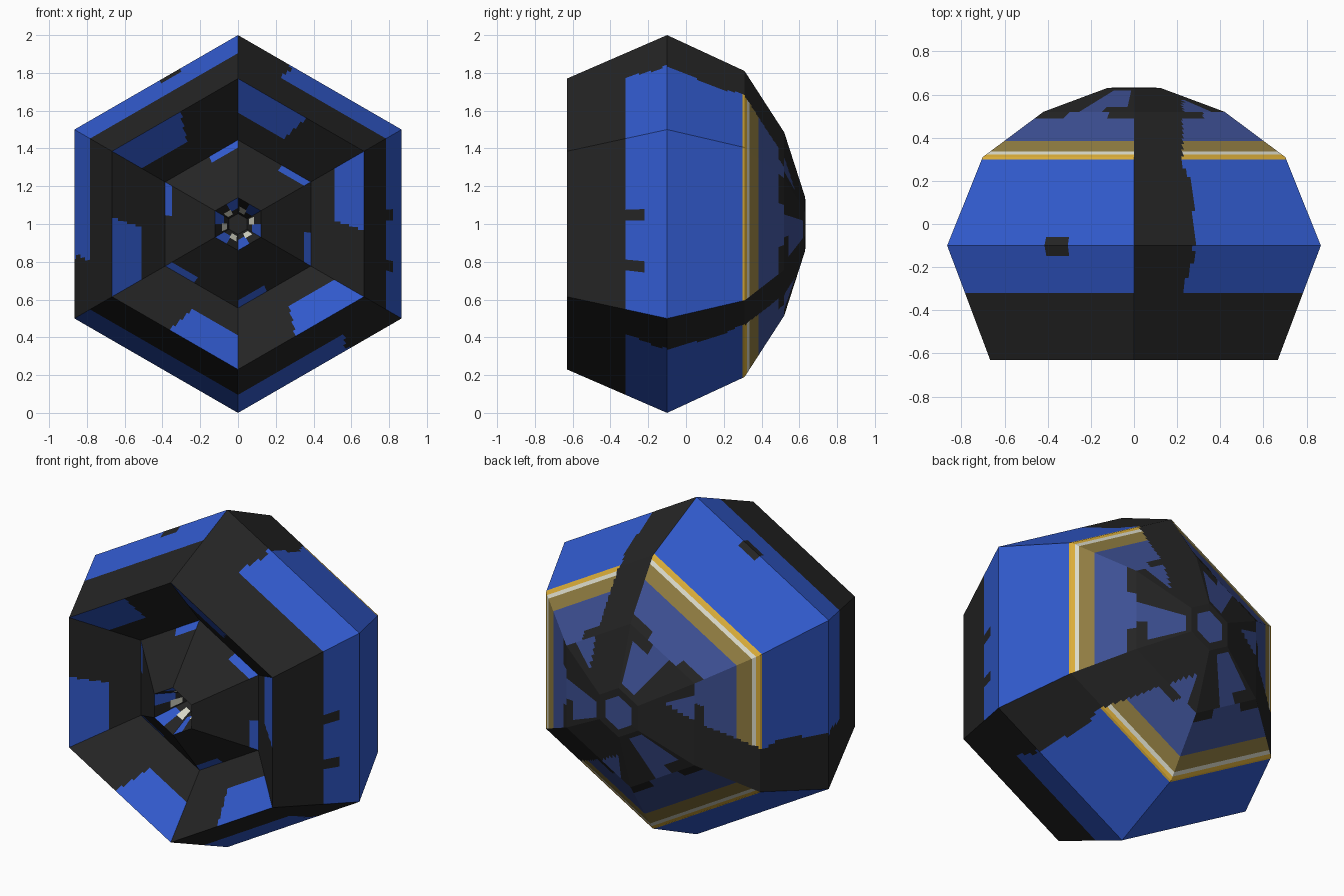
import bpy, math

if "Cube" in bpy.data.objects:
    bpy.data.objects.remove(bpy.data.objects["Cube"])


def mat(name, rgb):
    m = bpy.data.materials.new(name)
    m.diffuse_color = (*[(c / 255 / 12.92 if c < 11 else ((c / 255 + .055) / 1.055) ** 2.4) for c in rgb], 1)
    m.use_nodes = True
    m.node_tree.nodes["Principled BSDF"].inputs["Base Color"].default_value = m.diffuse_color
    return m


MATS = [mat("charcoal", (37, 37, 37)), mat("royal blue", (50, 91, 207)),
        mat("muted blue", (62, 81, 150)), mat("gold", (222, 176, 58)),
        mat("muted gold", (146, 126, 66)), mat("off white", (222, 222, 205))]
BLACK, BLUE, DUSK, GOLD, BRASS, WHITE = range(6)
N = 48  # cuts along each hexagon side


def hex_strip(name, profile, rule, fine=10):
    """Hexagonal shell about the y axis; rule(sector, u, y, r) picks the colour of each cell."""
    rings = [profile[0]]
    for (y0, r0), (y1, r1) in zip(profile, profile[1:]):
        for i in range(1, fine + 1):
            t = i / fine
            rings.append((y0 + (y1 - y0) * t, r0 + (r1 - r0) * t))
    corners = [(math.sin(k * math.pi / 3), math.cos(k * math.pi / 3)) for k in range(6)]
    verts, faces, cols = [], [], []
    for y, r in rings:
        for k in range(6):
            (ax, az), (bx, bz) = corners[k], corners[(k + 1) % 6]
            for i in range(N):
                t = i / N
                verts.append((r * (ax + (bx - ax) * t), y, 1 + r * (az + (bz - az) * t)))
    n = 6 * N
    for j in range(len(rings) - 1):
        y = (rings[j][0] + rings[j + 1][0]) / 2
        r = (rings[j][1] + rings[j + 1][1]) / 2
        for i in range(n):
            a, b = j * n + i, j * n + (i + 1) % n
            faces.append((a, b, b + n, a + n))
            cols.append(rule(i // N, (i % N + .5) / N, y, r))
    if rings[-1][1] < .2 and rings[-1][0] > 0:      # close the back
        faces.append(tuple(range(len(verts) - n, len(verts))))
        cols.append(DUSK)
    if rings[0][1] < .06:                           # close the bore
        faces.append(tuple(reversed(range(n))))
        cols.append(BLACK)
    me = bpy.data.meshes.new(name)
    me.from_pydata(verts, [], faces)
    for m in MATS:
        me.materials.append(m)
    me.polygons.foreach_set("material_index", cols)
    me.update()
    ob = bpy.data.objects.new(name, me)
    bpy.context.collection.objects.link(ob)
    return ob


def stripe_width(y):
    if y < -.1:
        return .254 + .066 * min(1, (y + .32) / .16)
    return .32 if y < .15 else .32 - .066 * min(1, (y - .15) / .14)


# outer side wall: charcoal rim, blue panels, three lengthwise stripes, small notches
def side_rule(k, u, y, r):
    if y < -.32:
        return BLACK
    if k % 2 == 0 and u * r < stripe_width(y):
        return BLACK
    if k == 1 and y < -.22 and (.41 < u < .48 or .71 < u < .78):
        return BLACK
    if k == 5 and -.15 < y < -.07 and .53 < u < .65:
        return BLACK
    return GOLD if y > .298 else BLUE


# back dome: gold trim line, then dusky blue with charcoal panels
def dome_rule(k, u, y, r):
    striped = k % 2 == 0
    if striped and u * r < .26:
        return BLACK
    if y < .385:
        return GOLD if y < .322 else WHITE if y < .336 else BRASS
    if y < .522:
        if y > .49 and ((striped and u * r < .37) or (not striped and (u < .3 or u > .72))):
            return BLACK
        return DUSK
    if r < .19:
        return BLACK
    if striped:
        return DUSK if .55 < u < .85 and r > .22 else BLACK
    return BLACK if u < .4 or (r > .43 and u > .65) or u > .92 else DUSK


# rim funnel, centre cone and bore on the front
def funnel_rule(k, u, y, r):
    return BLUE if r > .59 and u < .48 + (r - .59) * .35 else BLACK


def cone_rule(k, u, y, r):
    return BLUE if r > .405 and u > .6 else BLACK


def bore_rule(k, u, y, r):
    if .068 < r < .1 and .1 < u < .55:
        return WHITE
    return BLUE if r > .085 and u > .5 else BLACK


def lerp_r(y, a, b):
    return (y, a[1] + (b[1] - a[1]) * (y - a[0]) / (b[0] - a[0]))


RIM, BELT, SHOULDER, DOME, TIP = (-.63, .77), (-.1, 1.0), (.31, .81), (.52, .485), (.63, .144)
FLOOR, LIP, BORE_END = (-.36, .445), (-.61, .14), (-.41, .055)

hex_strip("side_wall", [RIM, lerp_r(-.32, RIM, BELT), lerp_r(-.22, RIM, BELT), BELT,
                        lerp_r(.298, BELT, SHOULDER), SHOULDER], side_rule)
hex_strip("back_dome", [SHOULDER] + [lerp_r(y, SHOULDER, DOME) for y in (.322, .336, .385, .49)]
          + [DOME, TIP], dome_rule)
hex_strip("front_funnel", [FLOOR, lerp_r(-.48, FLOOR, RIM), RIM], funnel_rule)
hex_strip("centre_cone", [LIP, lerp_r(-.393, LIP, FLOOR), FLOOR], cone_rule)
hex_strip("centre_bore", [BORE_END, LIP], bore_rule, 14)

# back tip: charcoal rim around the dusky cap, as a thin plate
hex_strip("tip_ring", [(.631, .146), (.632, .1)], lambda k, u, y, r: BLACK, 1)
